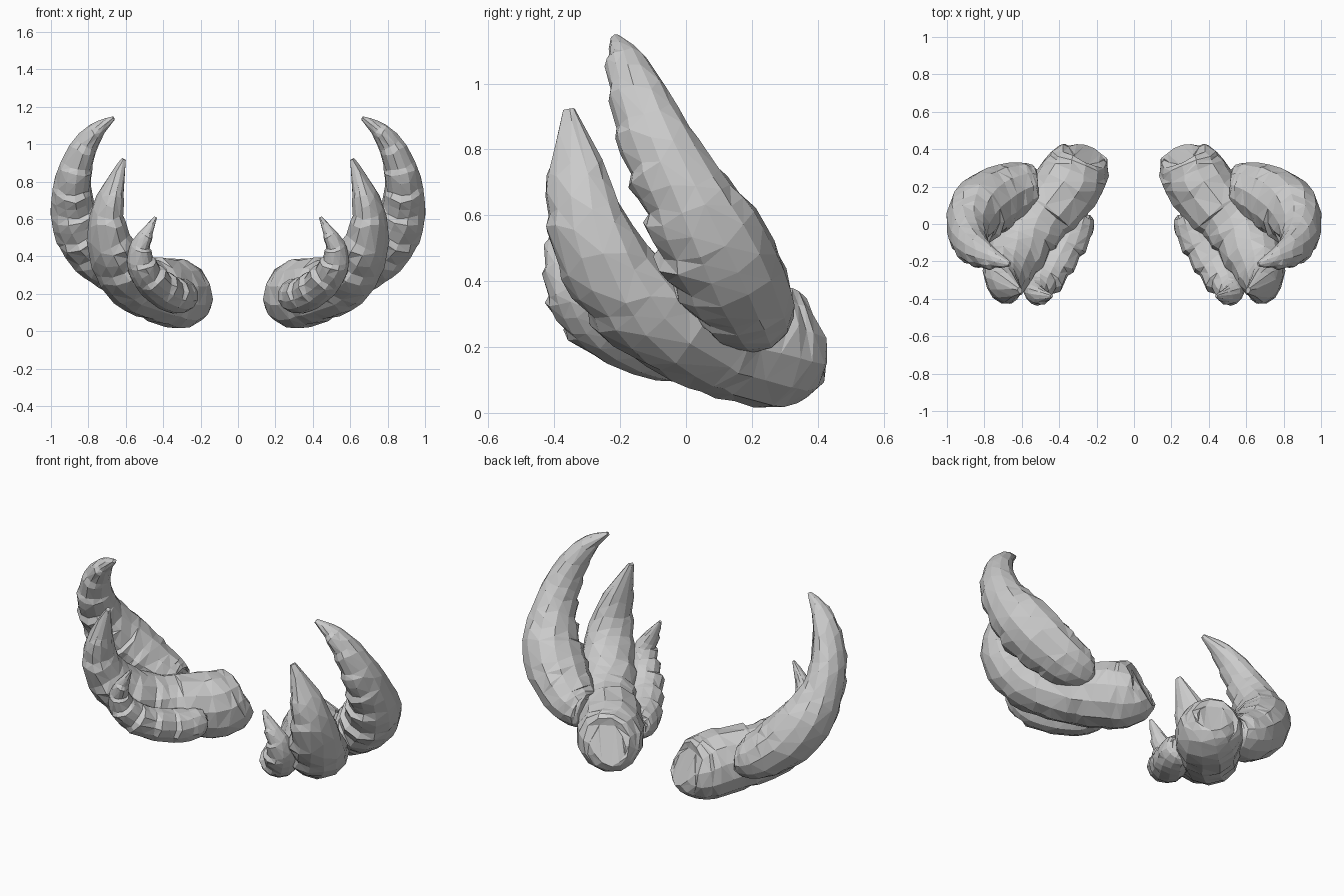
import bpy, bmesh, math, random
from mathutils import Vector

random.seed(4)
cube = bpy.data.objects.get("Cube")
if cube:
    bpy.data.objects.remove(cube)

# One grey horn material
horn_mat = bpy.data.materials.new("horn grey")
horn_mat.use_nodes = True
grey = (0.6, 0.6, 0.6, 1)
horn_mat.diffuse_color = grey
horn_mat.node_tree.nodes["Principled BSDF"].inputs["Base Color"].default_value = grey


def spline(points, t):
    """Catmull-Rom position and radius at t in 0..1."""
    s = min(t, 0.99999) * (len(points) - 1)
    i = int(s)
    f = s - i
    p0, p1, p2, p3 = [Vector(points[max(0, min(len(points) - 1, i + k))]) for k in (-1, 0, 1, 2)]
    v = p1 * 2 + (p2 - p0) * f + (p0 * 2 - p1 * 5 + p2 * 4 - p3) * f**2
    v = (v + (p1 * 3 - p0 - p2 * 3 + p3) * f**3) / 2
    return v.to_3d(), max(v[3], 0.006)


def horn(name, points, ridge_dir, ridges, depth, stretch, sides=12):
    """Tapered tube with a stepped, ridged front side, mirrored across x."""
    bm = bmesh.new()
    ridge_dir = Vector(ridge_dir)
    phases = (0.0, 0.4, 0.78)
    steps = [(k + p) / ridges for k in range(ridges) for p in phases] + [1.0]
    rings = []
    for n, t in enumerate(steps):
        pos, r = spline(points, t)
        tangent = (spline(points, min(1, t + 0.03))[0] - spline(points, max(0, t - 0.03))[0]).normalized()
        u = (ridge_dir - tangent * ridge_dir.dot(tangent)).normalized()
        w = tangent.cross(u)
        wide = stretch[0] + (stretch[1] - stretch[0]) * t
        # Ridges fade in from the smooth base and stop before the tip
        fade = max(0, min(1, (t - 0.15) * 3)) * (t < 0.95)
        bump = depth * (phases[n % 3] - 0.4) * fade * random.uniform(0.7, 1.3)
        ring = []
        for k in range(sides):
            a = math.tau * k / sides
            facing = max(0, math.cos(a))
            rr = r * (1 + bump * facing + random.uniform(-0.03, 0.03))
            slide = tangent * random.uniform(-0.08, 0.08) * r
            ring.append(bm.verts.new(pos + slide + u * math.cos(a) * rr * wide + w * math.sin(a) * rr / wide))
        rings.append(ring)
    for a, b in zip(rings, rings[1:]):
        for k in range(sides):
            j = (k + 1) % sides
            bm.faces.new((a[k], a[j], b[j], b[k]))
    bm.faces.new(rings[0][::-1])
    bm.faces.new(rings[-1])
    bmesh.ops.triangulate(bm, faces=bm.faces[:])
    bmesh.ops.recalc_face_normals(bm, faces=bm.faces[:])
    mesh = bpy.data.meshes.new(name)
    bm.to_mesh(mesh)
    bm.free()
    mesh.materials.append(horn_mat)
    obj = bpy.data.objects.new(name, mesh)
    bpy.context.collection.objects.link(obj)
    # Irregular facets, then the matching horn on the other side
    facets = obj.modifiers.new("facets", "DECIMATE")
    facets.ratio = 0.65
    mirror = obj.modifiers.new("mirror", "MIRROR")
    mirror.use_mirror_merge = False


# Main horn: thick base at the back, sweeping forward and up
horn("middle_horn", [
    (0.25, 0.375, 0.215, 0.10), (0.265, 0.345, 0.205, 0.155), (0.315, 0.265, 0.20, 0.183),
    (0.41, 0.13, 0.22, 0.18), (0.53, 0.0, 0.25, 0.162), (0.62, -0.14, 0.33, 0.15),
    (0.68, -0.25, 0.46, 0.13), (0.70, -0.31, 0.60, 0.105), (0.67, -0.335, 0.75, 0.073),
    (0.61, -0.355, 0.92, 0.015)], (-0.3, -0.9, 0.2), 10, 0.16, (0.92, 1.2))

# Outer horn: tallest, curling outward then back in at the tip
horn("outer_horn", [
    (0.51, 0.21, 0.28, 0.075), (0.55, 0.205, 0.285, 0.115), (0.64, 0.18, 0.33, 0.143),
    (0.75, 0.13, 0.42, 0.163), (0.84, 0.065, 0.54, 0.158), (0.885, -0.015, 0.68, 0.126),
    (0.88, -0.09, 0.82, 0.105), (0.835, -0.145, 0.96, 0.081), (0.76, -0.185, 1.07, 0.052),
    (0.665, -0.215, 1.14, 0.012)], (-0.15, -1, 0), 11, 0.22, (1.05, 1.1))

# Inner horn: smallest, tucked against the front of the main horn
horn("inner_horn", [
    (0.28, 0.06, 0.19, 0.05), (0.29, 0.03, 0.19, 0.085), (0.33, -0.06, 0.19, 0.098),
    (0.39, -0.16, 0.215, 0.096), (0.46, -0.27, 0.27, 0.092), (0.515, -0.34, 0.35, 0.08),
    (0.525, -0.37, 0.44, 0.06), (0.49, -0.385, 0.52, 0.038), (0.44, -0.385, 0.61, 0.008)],
    (-0.5, -0.8, 0.2), 9, 0.3, (1, 1.1))
